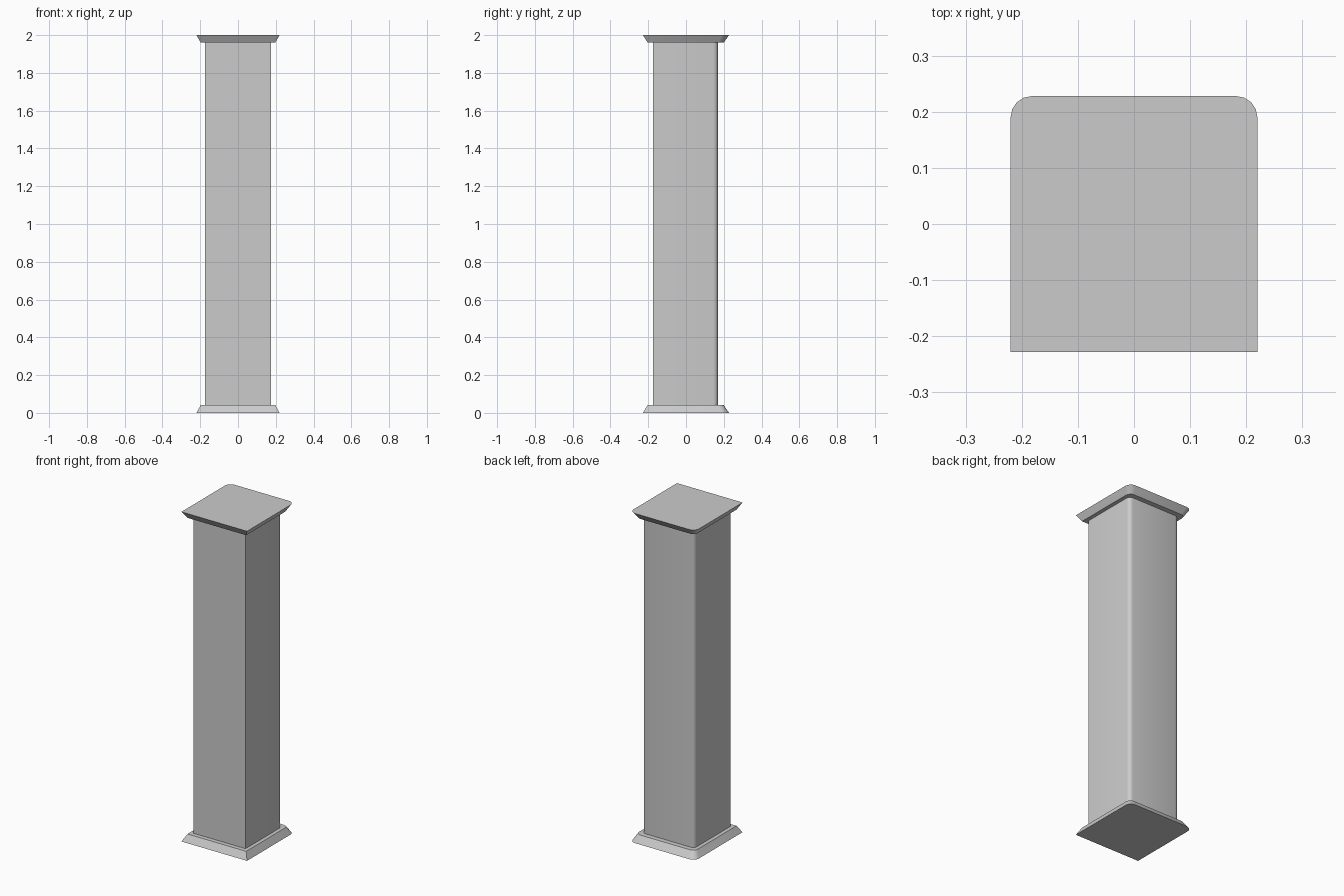
import bpy, bmesh
from math import sin, cos, radians

if "Cube" in bpy.data.objects:
    bpy.data.objects.remove(bpy.data.objects["Cube"])

CORNER_STEPS = 4


def outline(hx, front, back, r):
    """Rectangle with square front corners and rounded back corners."""
    pts = [(-hx, front), (hx, front)]
    for cx, start in ((hx - r, 0), (r - hx, 90)):
        for i in range(CORNER_STEPS + 1):
            a = radians(start + 90 * i / CORNER_STEPS)
            pts.append((cx + r * cos(a), back - r + r * sin(a)))
    return pts


# Cross-sections: half width, front y, back y, back corner radius
shaft = (0.174, -0.176, 0.169, 0.024)
inner = (0.197, -0.203, 0.199, 0.031)
outer = (0.22, -0.228, 0.228, 0.038)

# Flared foot, straight shaft and mirrored cap, from bottom to top
levels = [(0, outer), (0.042, inner), (0.042, shaft),
          (1.96, shaft), (1.96, inner), (2.0, outer)]

bm = bmesh.new()
rings = [[bm.verts.new((x, y, z)) for x, y in outline(*s)] for z, s in levels]
for low, high in zip(rings, rings[1:]):
    n = len(low)
    for i in range(n):
        j = (i + 1) % n
        bm.faces.new((low[i], low[j], high[j], high[i]))
bm.faces.new(rings[0][::-1])
bm.faces.new(rings[-1])
bmesh.ops.recalc_face_normals(bm, faces=bm.faces[:])

mesh = bpy.data.meshes.new("square_column")
bm.to_mesh(mesh)
bm.free()
column = bpy.data.objects.new("square_column", mesh)
bpy.context.collection.objects.link(column)

# Smooth the rounded back corners, keep all other edges crisp
bpy.context.view_layer.objects.active = column
column.select_set(True)
bpy.ops.object.shade_smooth_by_angle(angle=radians(30))
